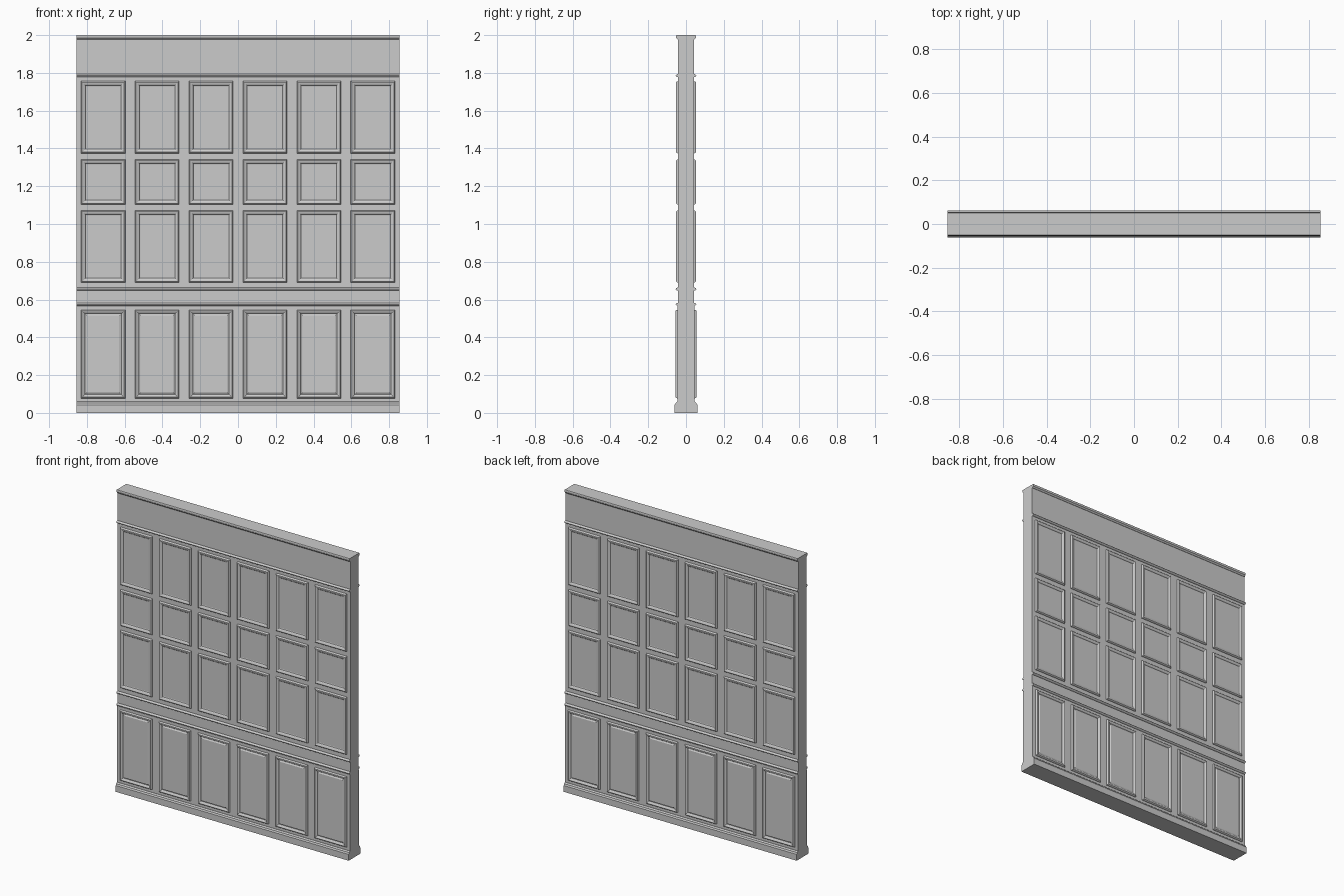
import bpy

if "Cube" in bpy.data.objects:
    bpy.data.objects.remove(bpy.data.objects["Cube"])

HALF = 0.855      # half width of the wall
CORE = 0.042      # half thickness of the wall core


def add_mesh(name, verts, faces, mirrored=True):
    mesh = bpy.data.meshes.new(name)
    mesh.from_pydata(verts, [], faces)
    mesh.update()
    obj = bpy.data.objects.new(name, mesh)
    bpy.context.collection.objects.link(obj)
    if mirrored:  # repeat on the back of the wall
        mod = obj.modifiers.new("both_sides", 'MIRROR')
        mod.use_axis = (False, True, False)
        mod.use_mirror_merge = False
    return obj


def strip(name, profile):
    """Full-width moulding from a (depth, height) profile, listed bottom to top."""
    pts = [(CORE, profile[0][1])] + profile + [(CORE, profile[-1][1])]
    n = len(pts)
    verts = [(-HALF, -d, z) for d, z in pts] + [(HALF, -d, z) for d, z in pts]
    faces = [(i, n + i, n + i + 1, i + 1) for i in range(n - 1)]
    faces += [tuple(range(n)), tuple(reversed(range(n, 2 * n)))]
    add_mesh(name, verts, faces)


def panel_row(name, z0, z1, section):
    """Six framed panels; section lists (inset, depth) from the rim inwards."""
    verts, faces = [], []
    for col in range(6):
        cx = (col - 2.5) * 0.2855
        for k, (inset, d) in enumerate(section):
            b = len(verts)
            hx = 0.117 - inset
            verts += [(cx - hx, -d, z0 + inset), (cx + hx, -d, z0 + inset),
                      (cx + hx, -d, z1 - inset), (cx - hx, -d, z1 - inset)]
            if k:
                faces += [(b - 4 + j, b - 4 + (j + 1) % 4, b + (j + 1) % 4, b + j)
                          for j in range(4)]
        faces.append((b, b + 1, b + 2, b + 3))
    add_mesh(name, verts, faces)


# Solid wall core
bpy.ops.mesh.primitive_cube_add(size=1, location=(0, 0, 1))
core = bpy.context.object
core.name = "wall_core"
core.scale = (2 * HALF, 2 * CORE, 2)

# Horizontal mouldings
strip("baseboard", [(0.061, 0), (0.061, 0.042), (0.057, 0.047), (0.056, 0.052), (0.048, 0.059)])
strip("lower_stile_board", [(0.046, 0.059), (0.046, 0.565)])
for label, z in (("chair_rail_lower", 0.567), ("chair_rail_upper", 0.647), ("frieze_rail", 1.777)):
    strip(label, [(0.047, z), (0.053, z + 0.004), (0.055, z + 0.008),
                  (0.053, z + 0.012), (0.047, z + 0.016)])
strip("cornice", [(0.044, 1.976), (0.048, 1.981), (0.052, 1.985), (0.053, 1.995), (0.051, 2.0)])

# Framed panels, upper three rows
frame = [(0, CORE), (0.002, 0.049), (0.006, 0.053), (0.011, 0.053),
         (0.020, 0.049), (0.023, 0.045), (0.028, 0.0435)]
panel_row("upper_panels", 1.374, 1.756, frame)
panel_row("middle_panels", 1.103, 1.342, frame)
panel_row("lower_panels", 0.69, 1.072, frame)

# Wainscot panels with raised fields
raised = [(0, 0.046), (0.002, 0.052), (0.006, 0.056), (0.011, 0.056), (0.018, 0.052),
          (0.021, 0.047), (0.024, 0.047), (0.030, 0.051)]
panel_row("wainscot_panels", 0.077, 0.546, raised)
